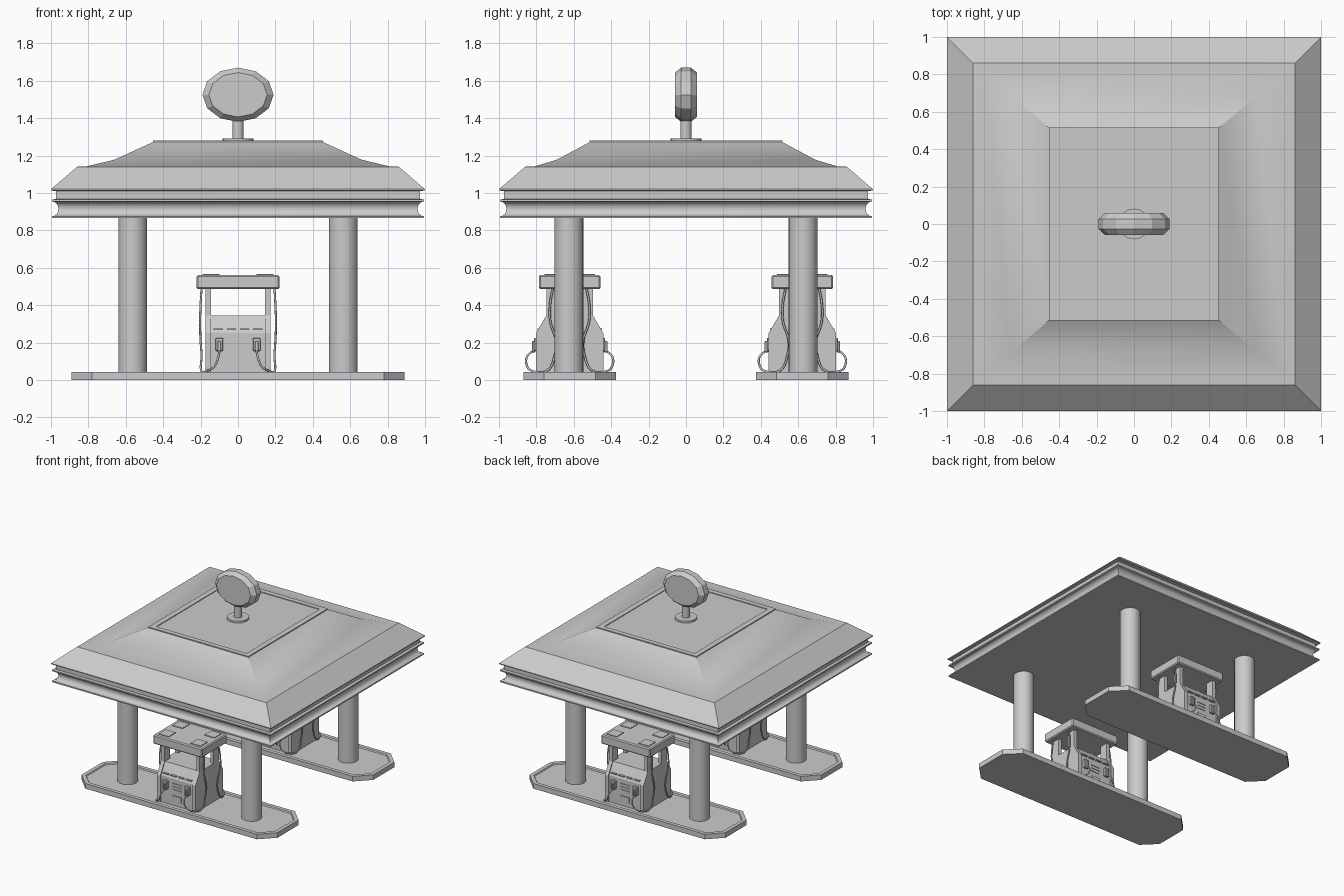
import bpy, bmesh, math
from mathutils import Vector

cube = bpy.data.objects.get("Cube")
if cube:
    bpy.data.objects.remove(cube, do_unlink=True)

grey = bpy.data.materials.new("plain grey")
grey.use_nodes = True
tone = (0.6, 0.6, 0.6, 1)
grey.diffuse_color = tone
grey.node_tree.nodes["Principled BSDF"].inputs["Base Color"].default_value = tone


def finish(obj, smooth=False, bevel=0):
    obj.data.materials.append(grey)
    if bevel:
        mod = obj.modifiers.new("soft edges", "BEVEL")
        mod.width, mod.segments = bevel, 1
    if smooth:
        bpy.ops.object.select_all(action="DESELECT")
        obj.select_set(True)
        bpy.context.view_layer.objects.active = obj
        bpy.ops.object.shade_smooth_by_angle(angle=math.radians(32))
    return obj


def loft(name, rings, smooth=False, bevel=0):
    """Skin a stack of equal-length closed rings and cap both ends."""
    bm = bmesh.new()
    rows = [[bm.verts.new(p) for p in ring] for ring in rings]
    n = len(rows[0])
    for a, b in zip(rows, rows[1:]):
        for i in range(n):
            j = (i + 1) % n
            bm.faces.new((a[i], a[j], b[j], b[i]))
    bm.faces.new(rows[0])
    bm.faces.new(rows[-1])
    bmesh.ops.recalc_face_normals(bm, faces=bm.faces)
    mesh = bpy.data.meshes.new(name)
    bm.to_mesh(mesh)
    bm.free()
    obj = bpy.data.objects.new(name, mesh)
    bpy.context.collection.objects.link(obj)
    return finish(obj, smooth, bevel)


def rect(hx, hy, z):
    return [(-hx, -hy, z), (hx, -hy, z), (hx, hy, z), (-hx, hy, z)]


def box(name, centre, size, bevel=0):
    x, y, z = centre
    w, d, h = (s / 2 for s in size)
    rings = [[(x + a, y + b, z + c) for a, b, c in rect(w, d, k)] for k in (-h, h)]
    return loft(name, rings, bevel=bevel)


def cylinder(name, x, y, z0, z1, r, sides=24):
    ring = [(x + r * math.cos(math.tau * i / sides), y + r * math.sin(math.tau * i / sides))
            for i in range(sides)]
    return loft(name, [[(a, b, z) for a, b in ring] for z in (z0, z1)], smooth=True)


def hose(name, points, r=0.006):
    curve = bpy.data.curves.new(name, "CURVE")
    curve.dimensions = "3D"
    curve.bevel_depth, curve.bevel_resolution = r, 1
    curve.resolution_u = 5
    curve.use_fill_caps = True
    spline = curve.splines.new("BEZIER")
    spline.bezier_points.add(len(points) - 1)
    for bp, p in zip(spline.bezier_points, points):
        bp.co = Vector(p)
        bp.handle_left_type = bp.handle_right_type = "AUTO"
    obj = bpy.data.objects.new(name, curve)
    bpy.context.collection.objects.link(obj)
    curve.materials.append(grey)


# Canopy: coved fascia, drip step, sloping eave and hipped roof with sunken panel
cove = [(0.995 - 0.035 * math.sin(math.pi * i / 8), 0.915 - 0.04 * math.cos(math.pi * i / 8))
        for i in range(9)]
fascia = [(0.995, 0.865)] + cove + [(0.995, 0.965), (0.972, 0.968), (0.972, 1.01),
                                    (1.0, 1.013), (1.0, 1.02), (0.86, 1.14), (0.81, 1.142)]
rings = [rect(h, h, z) for h, z in fascia]
rings += [rect(0.66, 0.69, 1.178), rect(0.455, 0.515, 1.272), rect(0.455, 0.515, 1.28),
          rect(0.41, 0.475, 1.28), rect(0.41, 0.475, 1.274)]
loft("canopy", rings, smooth=True)

# Roof sign: base disc, post and chamfered oval board
cylinder("sign_base", 0, 0, 1.27, 1.29, 0.082)
cylinder("sign_post", 0, 0, 1.28, 1.42, 0.03, 16)


def oval(y, s):
    return [(0.19 * s * math.cos(math.tau * i / 12), y, 1.525 + 0.145 * s * math.sin(math.tau * i / 12))
            for i in range(12)]


loft("sign_board", [oval(-0.058, 0.82), oval(-0.026, 1), oval(0.026, 1), oval(0.058, 0.82)])


def octagon(inset, cy, z):
    hx, hy, c = 0.89 - inset, 0.247 - inset, 0.11 - inset * 0.6
    corner = [(hx, hy - c), (hx - c, hy)]
    pts = corner + [(-x, y) for x, y in reversed(corner)]
    pts += [(-x, -y) for x, y in pts]
    return [(x, cy + y, z) for x, y in pts]


def pump(cy):
    # Side cheeks and dispenser body share a stepped profile
    half = [(0.18, 0.03), (0.18, 0.25), (0.125, 0.345)]
    outline = half + [(-y, z) for y, z in reversed(half)]
    for s in (-1, 1):
        loft("side_cheek", [[(s * x, cy + y, z) for y, z in outline] for x in (0.145, 0.175)])
        for t in (-1, 1):
            box("canopy_post", (s * 0.16, cy + t * 0.09, 0.415), (0.03, 0.07, 0.15))
            box("cap_plate", (s * 0.145, cy + t * 0.09, 0.562), (0.09, 0.09, 0.009))
    body = [(y * 0.94, z) for y, z in outline]
    loft("dispenser_body", [[(x, cy + y, z) for y, z in body] for x in (-0.147, 0.147)])
    box("pump_cap", (0, cy, 0.523), (0.445, 0.33, 0.075), bevel=0.008)

    for t in (-1, 1):
        face = cy + t * 0.17
        # Face details: keypad, vent slats, slot row and screen sill
        box("keypad", (0, face, 0.092), (0.08, 0.014, 0.045))
        for k in range(3):
            box("vent_slat", (0, face, 0.16 + 0.025 * k), (0.08, 0.008, 0.007))
        for k in range(4):
            box("slot", (-0.105 + 0.07 * k, face - t * 0.008, 0.272), (0.05, 0.02, 0.008))
        for s in (-1, 1):
            box("nozzle_holder", (s * 0.1, face + t * 0.005, 0.19), (0.042, 0.03, 0.07), bevel=0.004)
            box("nozzle", (s * 0.1, face + t * 0.022, 0.178), (0.018, 0.02, 0.06), bevel=0.003)
            # Hose loops out of the nozzle, round the foot and up the side to the cap
            path = [(0.1, 0.19, 0.16), (0.105, 0.228, 0.125), (0.125, 0.228, 0.075),
                    (0.17, 0.195, 0.047), (0.197, 0.12, 0.05), (0.195, 0.08, 0.13),
                    (0.2, 0.073, 0.21), (0.203, 0.103, 0.31), (0.2, 0.105, 0.4),
                    (0.195, 0.09, 0.49)]
            hose("hose", [(s * x, cy + t * y, z) for x, y, z in path])


# Two islands, each with a sunken floor, two columns and a pump
for side in (-1, 1):
    cy = side * 0.622
    loft("island", [octagon(0, cy, 0), octagon(0, cy, 0.042), octagon(0.03, cy, 0.042),
                    octagon(0.035, cy, 0.032)])
    for sx in (-1, 1):
        cylinder("column", sx * 0.563, cy + side * 0.004, 0.03, 0.87, 0.077)
    pump(cy)
